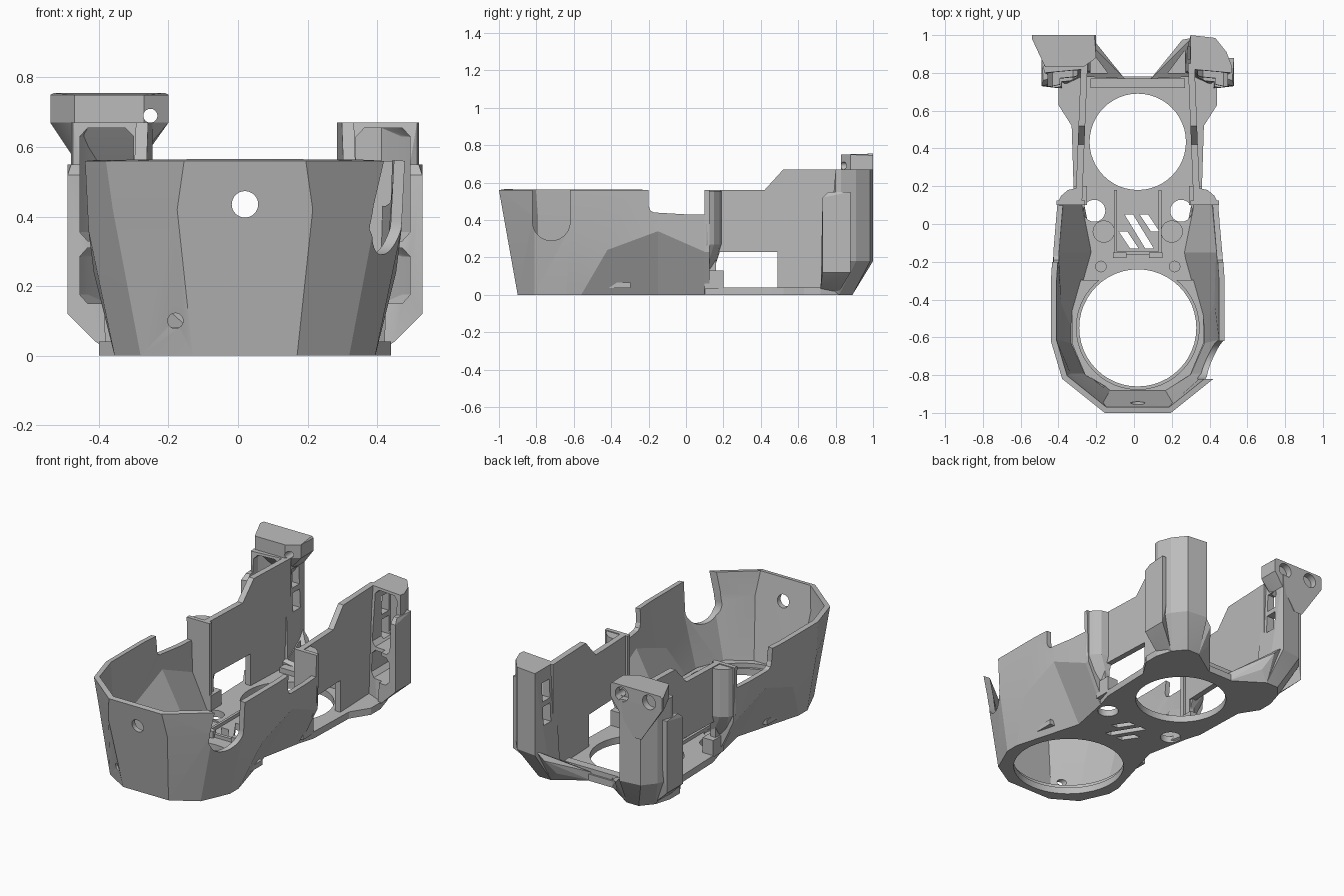
import bpy, bmesh, math
from mathutils import Matrix

if "Cube" in bpy.data.objects:
    bpy.data.objects.remove(bpy.data.objects["Cube"])

C = 0.02  # x of the symmetry plane

grey = bpy.data.materials.new("plain grey")
grey.use_nodes = True
grey.diffuse_color = (0.5, 0.5, 0.5, 1)
grey.node_tree.nodes["Principled BSDF"].inputs["Base Color"].default_value = (0.5, 0.5, 0.5, 1)


def finish(name, bm):
    bmesh.ops.recalc_face_normals(bm, faces=bm.faces)
    mesh = bpy.data.meshes.new(name)
    bm.to_mesh(mesh)
    bm.free()
    mesh.materials.append(grey)
    ob = bpy.data.objects.new(name, mesh)
    bpy.context.collection.objects.link(ob)
    return ob


def prism(name, base, vec):
    bm = bmesh.new()
    face = bm.faces.new([bm.verts.new(p) for p in base])
    new = bmesh.ops.extrude_face_region(bm, geom=[face])["geom"]
    bmesh.ops.translate(bm, vec=vec, verts=[v for v in new if isinstance(v, bmesh.types.BMVert)])
    if face.is_valid and len([f for f in bm.faces if len(f.verts) == len(base)]) < 2:
        bm.faces.new(bm.verts[:len(base)])
    return finish(name, bm)


def hull(name, points):
    bm = bmesh.new()
    for p in points:
        bm.verts.new(p)
    res = bmesh.ops.convex_hull(bm, input=bm.verts)
    loose = {g for g in res["geom_interior"] + res["geom_unused"] if isinstance(g, bmesh.types.BMVert)}
    bmesh.ops.delete(bm, geom=list(loose), context="VERTS")
    bmesh.ops.dissolve_limit(bm, angle_limit=0.01, verts=bm.verts, edges=bm.edges)
    return finish(name, bm)


def box(name, x, y, z):
    return hull(name, [(a, b, c) for a in x for b in y for c in z])


def cyl(name, centre, r, depth, axis="Z"):
    turn = {"Z": Matrix(), "X": Matrix.Rotation(math.pi / 2, 4, "Y"), "Y": Matrix.Rotation(math.pi / 2, 4, "X")}
    bm = bmesh.new()
    bmesh.ops.create_cone(bm, cap_ends=True, segments=48, radius1=r, radius2=r, depth=depth,
                          matrix=Matrix.Translation(centre) @ turn[axis])
    return finish(name, bm)


def apply(ob, mod):
    bpy.context.view_layer.objects.active = ob
    bpy.ops.object.modifier_apply(modifier=mod.name)


def cut(ob, *cutters):
    for c in cutters:
        c.hide_render = True
        mod = ob.modifiers.new("cut", "BOOLEAN")
        mod.operation, mod.solver, mod.object = "DIFFERENCE", "EXACT", c
        apply(ob, mod)
        bpy.data.objects.remove(c)


def both(half):
    """Mirror a right-hand outline into a closed loop."""
    return [(C + x, *r) for x, *r in half] + [(C - x, *r) for x, *r in reversed(half)]


# Faceted front tub: floor, waist and rim outlines, from the rear end to the nose
low = [(.31, .1, 0), (.26, -.15, 0), (.375, -.56, 0), (.375, -.64, 0), (.3, -.81, 0), (.15, -.9, 0)]
mid = [(.42, .1, .23), (.445, -.15, .34), (.435, -.42, .24), (.45, -.62, .36), (.38, -.81, .42), (.195, -.975, .42)]
top = [(.43, .1, .56), (.45, -.15, .56), (.46, -.3, .56), (.46, -.62, .56), (.4, -.82, .56), (.175, -1, .56)]
bm = bmesh.new()
rings = [[bm.verts.new(p) for p in both(r)] for r in (low, mid, top)]
for a, b in zip(rings, rings[1:]):
    for i in range(len(a) - 1):
        bm.faces.new((a[i], b[i], b[i + 1], a[i + 1]))
tub = finish("front_tub", bm)
nose = min(tub.data.polygons, key=lambda p: p.center.y)
if nose.normal.y > 0:
    tub.data.flip_normals()
shell = tub.modifiers.new("shell", "SOLIDIFY")
shell.thickness, shell.offset, shell.use_even_offset = 0.03, -1, True
apply(tub, shell)
notch = [(-.2, .7), (-.2, .475), (-.19, .45), (-.17, .44), (0, .43), (.2, .43), (.2, .7)]
cut(tub,
    hull("rim_notch", [(x, y, z) for x in (-1, 1) for y, z in notch]),
    box("slot_cut", (.3, .7), (-.82, -.62), (.39, .7)),
    cyl("slot_round", (.5, -.72, .39), .1, .4, "X"),
    cyl("nose_hole", (.02, -1, .435), .038, .4, "Y"),
    cyl("screw_hole", (-.18, -.9, .1), .022, .3, "Y"))

# Base plate with fan openings, screw holes and slanted vents
outline = [(.17, .78), (.25, .89), (.33, .89), (.39, .82), (.42, .72), (.42, .63), (.35, .52), (.34, .2)]
outline += [(x, y) for x, y, z in low]
base = prism("base_plate", [(x, y, 0) for x, y in both(outline)], (0, 0, .04))
cut(base, cyl("front_opening", (C, -.55, 0), .31, .3), cyl("rear_opening", (C, .435, 0), .255, .3))
for s in (1, -1):
    cut(base, cyl("large_hole", (C + s * .23, .07, 0), .058, .3),
        cyl("recess", (C + s * .18, -.04, .04), .056, .02),
        cyl("small_hole", (C + s * .195, -.225, .04), .028, .03))
for x0, y0, x1, y1 in ((-.08, -.04, -.02, -.13), (-.05, .05, .06, -.13), (.03, .05, .09, -.04)):
    cut(base, prism("vent", [(x0, y0, -.1), (x0 + .045, y0, -.1), (x1 + .045, y1, -.1), (x1, y1, -.1)], (0, 0, .3)))

# Floor details: crossbar, vent frame and ledge around the front opening
box("rear_crossbar", (C - .25, C + .25), (.72, .77), (.03, .07))
box("frame_front_rail", (C - .12, C + .12), (-.165, -.145), (.03, .06))
ledge = [(.375, -.3), (.375, -.64), (.3, -.81), (.15, -.9)]
lip = prism("front_ledge", [(x * .93 + C * .07, y * .985, .035) for x, y in both(ledge)], (0, 0, .03))
cut(lip, cyl("ledge_opening", (C, -.55, 0), .325, .4))

for s, side in ((1, "left"), (-1, "right")):
    def at(pts):
        return [(C + s * x, y, z) for x, y, z in pts]

    box("frame_rail_" + side, (C + s * .11, C + s * .125), (-.15, .18), (.03, .06))
    box("frame_stop_" + side, (C + s * .06, C + s * .13), (-.18, -.15), (.03, .08))

    # Upright side panel, leaning inward toward the rear
    profile = [(.11, .03), (.11, .56), (.42, .56), (.52, .67), (.85, .67), (.85, .03)]
    panel = prism("side_panel_" + side, at([(.295 - .04 * (y - .11), y, z) for y, z in profile]), (s * .035, 0, 0))
    cut(panel, box("panel_window", (C + s * .15, C + s * .45), (.16, .49), (.04, .23)))

    # Flange joining the tub to the panel, its rounded back and its foot
    prism("flange_" + side, at([(.28, .1, .04), (.28, .1, .56), (.43, .1, .56), (.42, .1, .23), (.33, .1, .04)]), (0, .025, 0))
    fillet = [(.3, .11), (.425, .11), (.405, .15), (.37, .18), (.3, .195)]
    hull("flange_back_" + side, at([(x, y, z) for x, y in fillet for z in (.27, .555)]
                                   + [(.3, .11, .14), (.36, .11, .14), (.3, .15, .14)]))
    box("flange_foot_" + side, (C + s * .27, C + s * .34), (.1, .2), (.03, .13))

    # Hollow corner post with faceted foot
    plan = [(.28, .82), (.28, 1), (.41, .985), (.47, .91), (.5, .83), (.495, .8)]
    foot = [(.25, .8), (.25, .89), (.33, .89), (.39, .82), (.38, .74)]
    post = hull("corner_post_" + side, at([(x, y, z) for x, y in plan for z in (.18, .67)] + [(x, y, 0) for x, y in foot]))
    shoulder = hull("post_shoulder_" + side, at(
        [(.42, .75, .52), (.44, .78, .55), (.5, .76, .55), (.51, .73, .52), (.51, .88, .55), (.42, .88, .55),
         (.42, .75, .08), (.51, .73, .12), (.51, .88, .12), (.4, .72, .02), (.43, .72, .04), (.4, .82, .02)]))
    cavity = [(.32, .6), (.475, .6), (.475, .84), (.45, .88), (.39, .955), (.32, .955)]
    for part in (post, shoulder):
        for z0, z1 in ((.15, .31), (.33, .655)):
            cut(part, hull("cavity", at([(x, y, z) for x, y in cavity for z in (z0 + .025, z1 - .025)]
                                        + [(x * .7 + .12, y, z) for x, y in cavity for z in (z0, z1)])))
    for z in (.34, .48):
        cut(post, box("ladder_slot", (C + s * .2, C + s * .35), (.87, .94), (z, z + .11)))

    # Low gusset from the floor's rear edge up to the post
    gusset = hull("gusset_" + side, at([(.07, .77, 0), (.07, .77, .05), (.2, .91, .06), (.235, .975, .15),
                                        (.285, .985, .2), (.3, .78, 0), (.3, .78, .08), (.25, .89, 0)]))
    cut(gusset, prism("gusset_gap", at([(.16, .8, .05), (.25, .92, .05), (.25, .8, .05)]), (0, 0, .4)))

# Flared head on the taller post, with two sockets
head = hull("post_head", [(-.54, 1, .745), (-.53, 1, .755), (-.21, 1, .755), (-.2, 1, .745), (-.2, 1, .67), (-.54, 1, .67),
                          (-.54, .98, .75), (-.54, .98, .67), (-.47, .83, .75), (-.47, .83, .67),
                          (-.2, .88, .75), (-.2, .88, .67), (-.27, .83, .75), (-.27, .83, .67),
                          (-.4, .995, .46), (-.35, .995, .46), (-.46, .88, .6), (-.26, .88, .6)])
cut(head, cyl("socket_a", (-.455, 1, .7), .043, .08, "Y"), cyl("socket_b", (-.275, 1, .7), .043, .08, "Y"),
    cyl("through_hole", (-.252, .9, .69), .02, .4, "Y"))

# Keep facets crisp while rounding the holes
for ob in bpy.context.scene.objects:
    if ob.type == "MESH" and ob.data.materials and ob.data.materials[0] == grey:
        bpy.ops.object.select_all(action="DESELECT")
        ob.select_set(True)
        bpy.context.view_layer.objects.active = ob
        bpy.ops.object.shade_smooth_by_angle(angle=math.radians(15))
